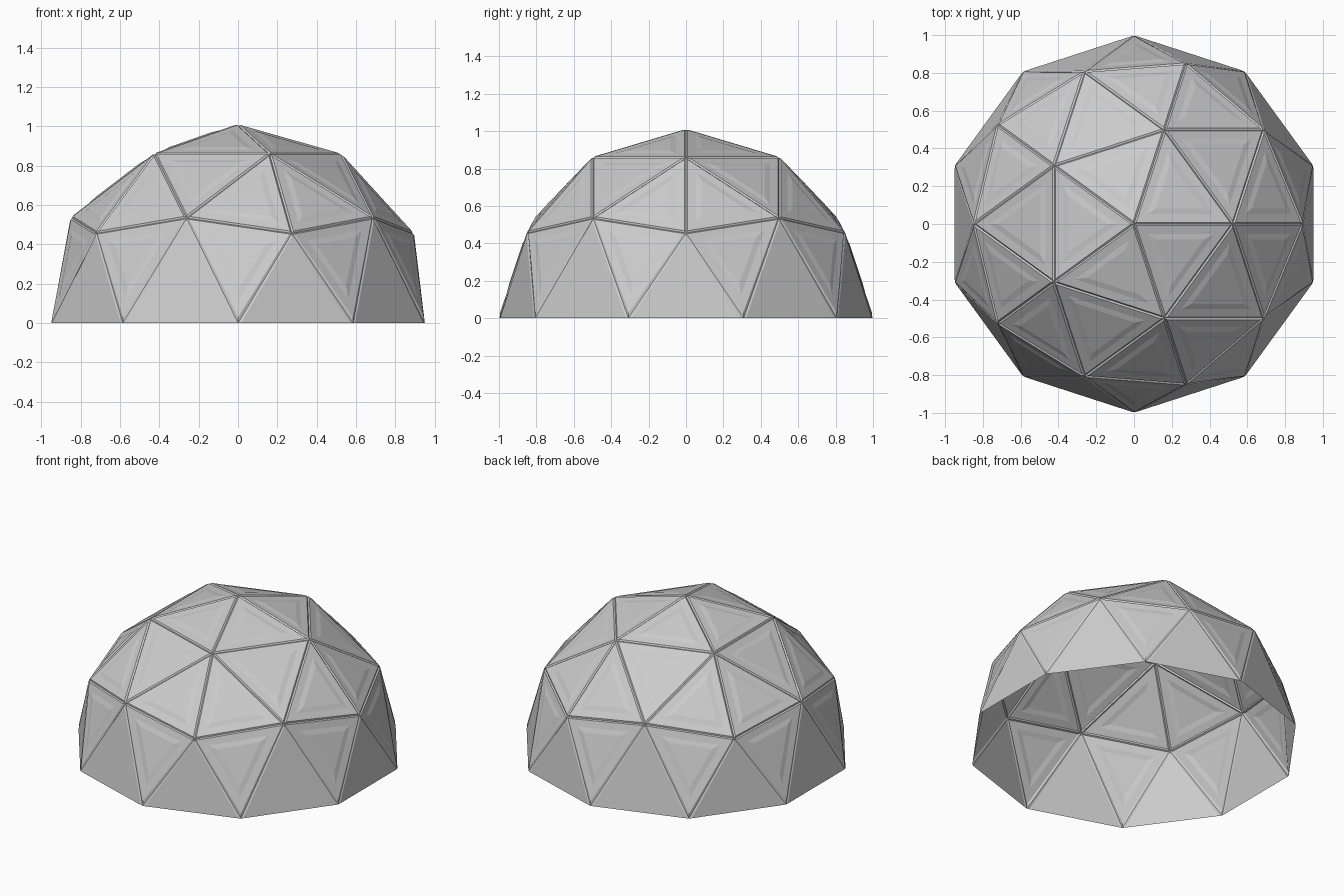
import bpy, bmesh

if "Cube" in bpy.data.objects:
    bpy.data.objects.remove(bpy.data.objects["Cube"])

LIFT = 0.012     # base skirt carried slightly below the equator
GAP = 0.009      # half width of the seams
DEPTH = 0.008    # seam depth

bm = bmesh.new()
bmesh.ops.create_icosphere(bm, subdivisions=2, radius=1.0)

# keep the upper half of the geodesic sphere
bmesh.ops.delete(bm, geom=[v for v in bm.verts if v.co.z < -0.05], context='VERTS')
corners = list(bm.verts)
panels = list(bm.faces)
skirt = {f for f in panels if sum(abs(v.co.z) < 0.01 for v in f.verts) == 2}

# seams between the triangular panels
bmesh.ops.inset_individual(bm, faces=panels, thickness=GAP, use_even_offset=True)
for v in corners:
    if v.co.z > 0.1:
        v.co *= 1 - DEPTH
    else:
        v.co *= 1 - DEPTH * 0.4
        v.co.z = -LIFT

# skirt panels run straight down to the rim
for f in skirt:
    for v in f.verts:
        if v.co.z < 0.1:
            v.co.z = -LIFT
rim_strips = [f for f in bm.faces if all(v.co.z < -LIFT + 1e-4 for v in f.verts)]
bmesh.ops.delete(bm, geom=rim_strips, context='FACES')

# shallow raised centres on every other panel
raised = [f for f in panels if f.is_valid and f not in skirt]
bmesh.ops.inset_individual(bm, faces=raised, thickness=0.045, use_even_offset=True)
bmesh.ops.inset_individual(bm, faces=raised, thickness=0.03, depth=0.005,
                           use_even_offset=True)

bmesh.ops.translate(bm, verts=bm.verts[:], vec=(0, 0, LIFT))
mesh = bpy.data.meshes.new("dome_shell")
bm.to_mesh(mesh)
bm.free()
dome = bpy.data.objects.new("dome_shell", mesh)
bpy.context.collection.objects.link(dome)
